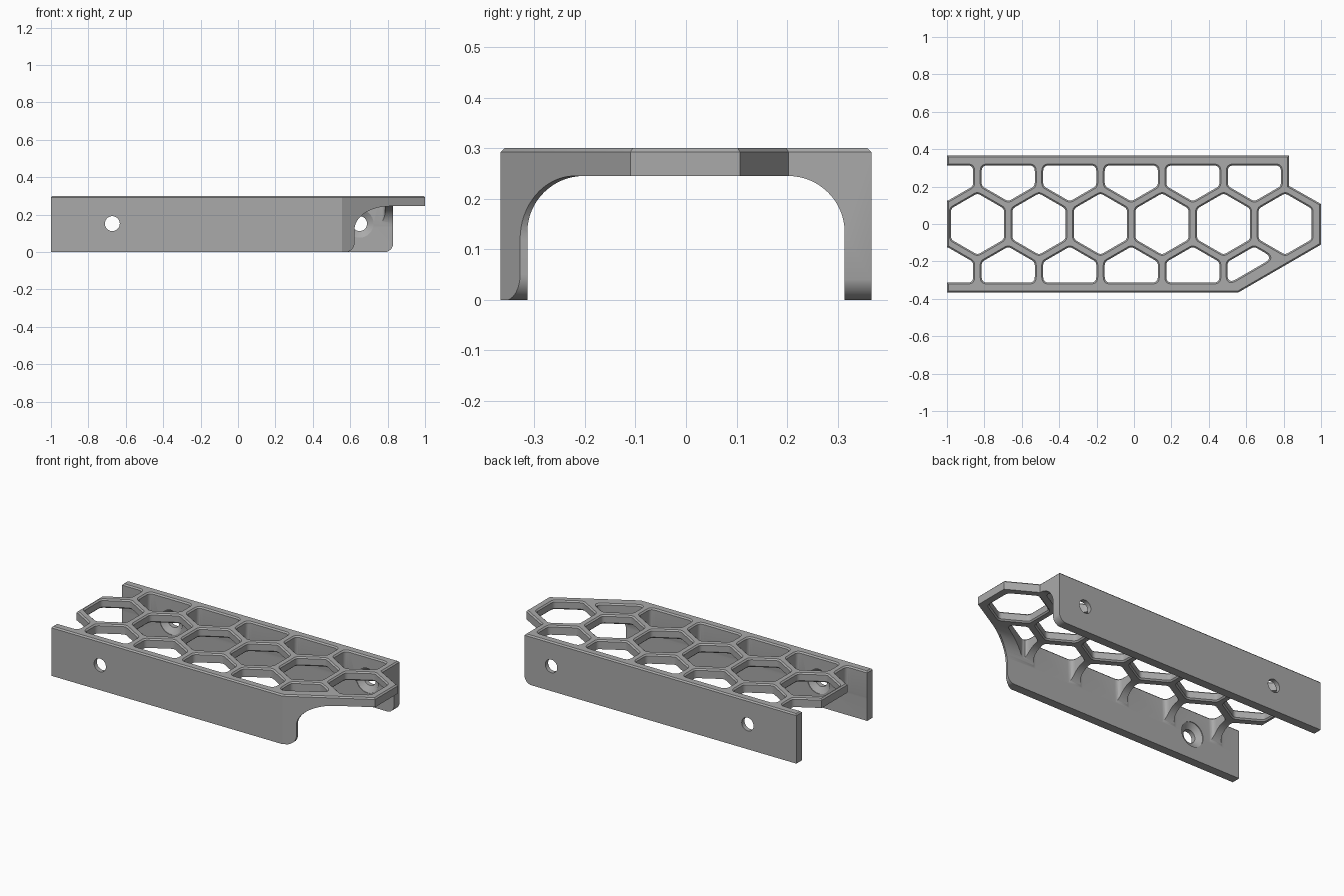
import bpy, bmesh, math
from mathutils import Vector, Matrix

cube = bpy.data.objects.get("Cube")
if cube:
    bpy.data.objects.remove(cube, do_unlink=True)

HEIGHT, PLATE_Z, HALF_W, WALL_IN = 0.30, 0.245, 0.367, 0.314
PITCH, CELL_HALF, FIRST = 0.329, 0.142, -0.837
CHAMFER = 0.008


def offset(poly, d):
    """Move every edge of a counter-clockwise polygon outward by d."""
    out = []
    for i, p in enumerate(poly):
        p, a, b = Vector(p), Vector(poly[i - 1]), Vector(poly[(i + 1) % len(poly)])
        e, f = (p - a).normalized(), (b - p).normalized()
        n, m = Vector((e.y, -e.x)), Vector((f.y, -f.x))
        out.append(p + (n + m) * d / (1 + n.dot(m)))
    return out


def rounded(poly, r, steps=6):
    """Replace each corner with a smooth curve."""
    out = []
    for i, p in enumerate(poly):
        p, a, b = Vector(p), Vector(poly[i - 1]), Vector(poly[(i + 1) % len(poly)])
        u, v = (a - p).normalized(), (b - p).normalized()
        t = r / math.tan(u.angle(v) / 2)
        for k in range(steps + 1):
            s = k / steps
            out.append(p + u * t * (1 - s) ** 2 + v * t * s ** 2)
    return out


def arc(cx, cy, rx, ry, a0, a1, steps=16):
    angles = [math.radians(a0 + (a1 - a0) * k / steps) for k in range(steps + 1)]
    return [(cx + rx * math.cos(a), cy + ry * math.sin(a)) for a in angles]


def loft(bm, rings):
    """Closed solid through rings of equal point count."""
    loops = [[bm.verts.new(p) for p in ring] for ring in rings]
    n = len(loops[0])
    for a, b in zip(loops, loops[1:]):
        for i in range(n):
            bm.faces.new((a[i], a[(i + 1) % n], b[(i + 1) % n], b[i]))
    bm.faces.new(loops[0][::-1])
    bm.faces.new(loops[-1])


def at_z(poly, z):
    return [(p[0], p[1], z) for p in poly]


def finish(name, bm):
    bmesh.ops.recalc_face_normals(bm, faces=bm.faces)
    mesh = bpy.data.meshes.new(name)
    bm.to_mesh(mesh)
    bm.free()
    obj = bpy.data.objects.new(name, mesh)
    bpy.context.collection.objects.link(obj)
    return obj


def cut(body, bm):
    """Subtract a solid from the body and discard the cutter."""
    cutter = finish("cutter", bm)
    cutter.hide_render = True
    mod = body.modifiers.new("cut", 'BOOLEAN')
    mod.operation, mod.solver, mod.object = 'DIFFERENCE', 'EXACT', cutter
    bpy.context.view_layer.objects.active = body
    bpy.ops.object.modifier_apply(modifier=mod.name)
    bpy.data.objects.remove(cutter, do_unlink=True)


# Solid block with the outer outline and a chamfered top rim
outline = [(-1, -HALF_W), (0.556, -HALF_W), (1, -0.11), (1, 0.107),
           (0.83, 0.203), (0.83, HALF_W), (-1, HALF_W)]
bm = bmesh.new()
loft(bm, [at_z(outline, 0), at_z(outline, HEIGHT - CHAMFER),
          at_z(offset(outline, -CHAMFER), HEIGHT)])
cover = finish("honeycomb_cover", bm)

# Channel underneath, with rounded upper corners
R = 0.112
section = ([(-WALL_IN, -0.1), (WALL_IN, -0.1)]
           + arc(WALL_IN - R, PLATE_Z - R, R, R, 0, 90)
           + arc(R - WALL_IN, PLATE_Z - R, R, R, 90, 180))
bm = bmesh.new()
loft(bm, [[(x, y, z) for y, z in section] for x in (-1.2, 1.2)])
cut(cover, bm)

# Wall ends: front wall sweeps up into the plate, back wall has a rounded corner
front_end = ([(0.5, -0.1), (1.2, -0.1), (1.2, PLATE_Z)]
             + arc(0.81, 0.12, 0.187, PLATE_Z - 0.12, 90, 180)
             + arc(0.573, 0.05, 0.05, 0.051, 0, -90, 8) + [(0.5, -0.001)])
back_end = ([(0.7, -0.1), (1.2, -0.1), (1.2, 0.05)]
            + arc(0.781, 0.05, 0.05, 0.051, 0, -90, 8) + [(0.7, -0.001)])
for profile, y0, y1 in ((front_end, -0.5, -0.15), (back_end, 0.25, 0.5)):
    bm = bmesh.new()
    loft(bm, [[(x, y, z) for x, z in profile] for y in (y0, y1)])
    cut(cover, bm)


def opening(bm, poly, both_sides):
    """Rounded vertical cutter that flares at the plate faces."""
    r = 0.03
    slim, wide = rounded(poly, r), rounded(offset(poly, CHAMFER), r + CHAMFER)
    rings = [at_z(slim, -0.1)]
    if both_sides:
        rings = [at_z(wide, 0.1), at_z(wide, PLATE_Z), at_z(slim, PLATE_Z + CHAMFER)]
    loft(bm, rings + [at_z(slim, HEIGHT - CHAMFER), at_z(wide, HEIGHT), at_z(wide, 0.4)])


# Central row of hexagons
size = CELL_HALF / math.cos(math.pi / 6)
bm = bmesh.new()
for k in range(6):
    cx = FIRST + PITCH * k
    opening(bm, [(cx + size * math.cos(math.radians(30 + 60 * j)),
                  size * math.sin(math.radians(30 + 60 * j))) for j in range(6)], True)
cut(cover, bm)

# Side rows of clipped hexagons
bm = bmesh.new()
h, top = CELL_HALF, WALL_IN - 0.001
for side, count in ((1, 6), (-1, 5)):
    for k in range(count):
        cx = FIRST + PITCH * (k - 0.5)
        shape = [(-h, top), (-h, 0.203), (0, 0.121), (h, 0.203), (h, top)]
        opening(bm, [(cx + side * x, side * y) for x, y in shape], False)
opening(bm, [(0.5, -0.322), (0.745, -0.18), (0.642, -0.121), (0.5, -0.203)], False)
cut(cover, bm)

# Screw holes, countersunk from the inside
for x, side in ((-0.672, -1), (-0.672, 1), (0.65, 1)):
    bm = bmesh.new()
    rings = []
    for y, r in ((0.45, 0.04), (0.34, 0.04), (0.317, 0.075), (0.2, 0.075)):
        rings.append([(px, side * y, pz) for px, pz in arc(x, 0.152, r, r, 0, 348.75, 31)])
    loft(bm, rings)
    cut(cover, bm)

# Colour and shading
grey = bpy.data.materials.new("plain_grey")
grey.use_nodes = True
colour = (0.4, 0.4, 0.4, 1)
grey.diffuse_color = colour
grey.node_tree.nodes["Principled BSDF"].inputs["Base Color"].default_value = colour
cover.data.materials.clear()
cover.data.materials.append(grey)
for poly in cover.data.polygons:
    poly.material_index = 0
bpy.ops.object.select_all(action='DESELECT')
cover.select_set(True)
bpy.context.view_layer.objects.active = cover
bpy.ops.object.shade_smooth_by_angle(angle=math.radians(30))
